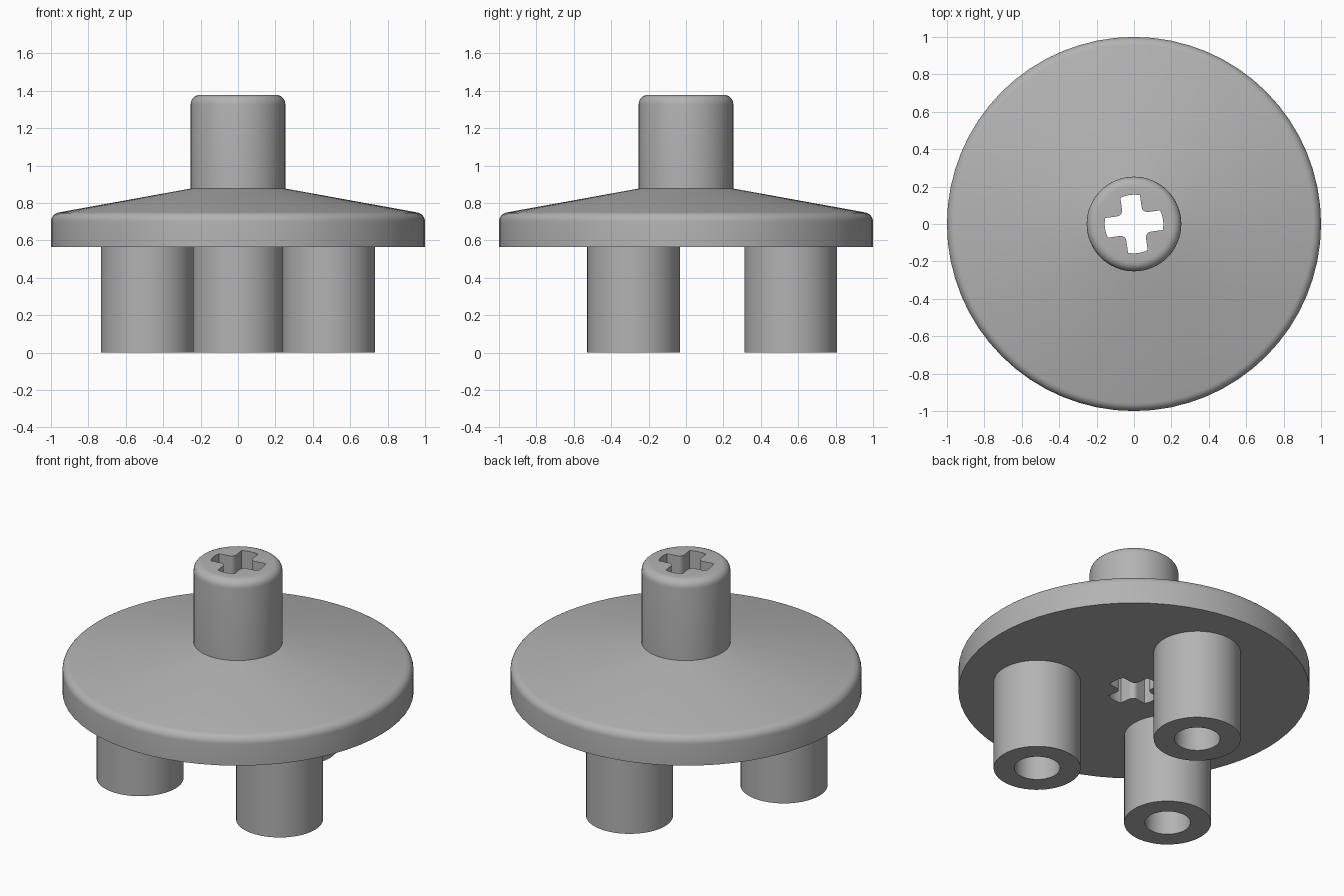
import bpy, bmesh, math
from mathutils import Vector, Matrix

cube = bpy.data.objects.get("Cube")
if cube:
    bpy.data.objects.remove(cube, do_unlink=True)

grey = bpy.data.materials.new("plain grey")
grey.use_nodes = True
colour = (0.45, 0.45, 0.45, 1)
grey.diffuse_color = colour
grey.node_tree.nodes["Principled BSDF"].inputs["Base Color"].default_value = colour

PLATE = 0.565   # underside of the disc
TOP = 1.378     # top of the hub


def finish(bm, name):
    bmesh.ops.remove_doubles(bm, verts=bm.verts, dist=1e-5)
    bmesh.ops.recalc_face_normals(bm, faces=bm.faces)
    mesh = bpy.data.meshes.new(name)
    bm.to_mesh(mesh)
    bm.free()
    mesh.materials.append(grey)
    obj = bpy.data.objects.new(name, mesh)
    bpy.context.collection.objects.link(obj)
    return obj


def lathe(name, profile, steps=64):
    bm = bmesh.new()
    verts = [bm.verts.new((r, 0, z)) for r, z in profile]
    edges = [bm.edges.new(pair) for pair in zip(verts, verts[1:])]
    bmesh.ops.spin(bm, geom=verts + edges, cent=(0, 0, 0), axis=(0, 0, 1),
                   angle=math.tau, steps=steps)
    return finish(bm, name)


def select_only(obj):
    bpy.ops.object.select_all(action="DESELECT")
    obj.select_set(True)
    bpy.context.view_layer.objects.active = obj


def smooth(obj):
    select_only(obj)
    bpy.ops.object.shade_smooth_by_angle(angle=math.radians(28))


def arc(cx, cy, radius, start, end, steps=6):
    angles = [math.radians(start + (end - start) * i / steps) for i in range(steps + 1)]
    return [(cx + radius * math.cos(a), cy + radius * math.sin(a)) for a in angles]


# Disc with a conical top and the round hub, turned as one solid
profile = [(0, PLATE), (1, PLATE)]
profile += arc(0.95, 0.70, 0.05, 0, 80)
profile += [(0.253, 0.877)]
profile += arc(0.203, TOP - 0.05, 0.05, 0, 90)
profile += [(0, TOP)]
body = lathe("disc_and_hub", profile)

# Cross-shaped socket through the hub: rounded arm ends, filleted inner corners
reach, half, fillet = 0.157, 0.053, 0.03
spread = math.degrees(math.asin(half / reach))
quarter = arc(0, 0, reach, -spread, spread)
quarter += arc(half + fillet, half + fillet, fillet, 270, 180)
bm = bmesh.new()
outline = []
for k in range(4):
    turn = Matrix.Rotation(math.radians(8 + 90 * k), 3, "Z")
    outline += [bm.verts.new(turn @ Vector((x, y, PLATE - 0.1))) for x, y in quarter]
base = bm.faces.new(outline)
raised = bmesh.ops.extrude_face_region(bm, geom=[base])["geom"]
bmesh.ops.translate(bm, vec=(0, 0, TOP - PLATE + 0.2),
                    verts=[v for v in raised if isinstance(v, bmesh.types.BMVert)])
cutter = finish(bm, "socket_cutter")
cutter.hide_render = True

cut = body.modifiers.new("socket", "BOOLEAN")
cut.operation = "DIFFERENCE"
cut.solver = "EXACT"
cut.object = cutter
select_only(body)
bpy.ops.object.modifier_apply(modifier=cut.name)
bpy.data.objects.remove(cutter, do_unlink=True)
smooth(body)

# Three hollow legs evenly spaced under the disc
for name, degrees in (("back_leg", 90), ("front_right_leg", 210), ("front_left_leg", 330)):
    leg = lathe(name, [(0.13, PLATE), (0.13, 0), (0.248, 0), (0.248, PLATE)], 48)
    a = math.radians(degrees)
    leg.location = (0.56 * math.cos(a), 0.56 * math.sin(a), 0)
    smooth(leg)
